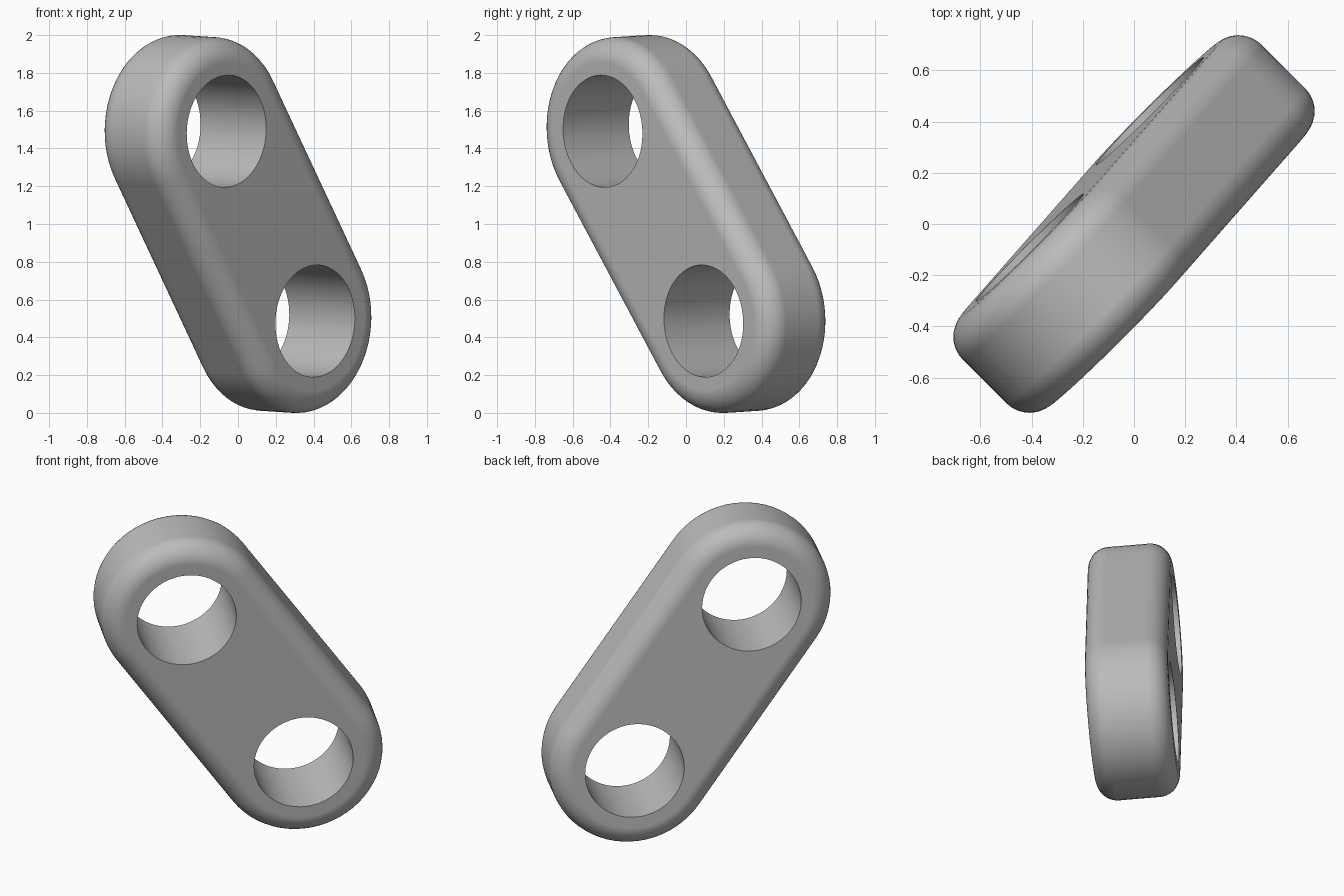
import bpy, bmesh
from math import pi, sin, cos, radians
from mathutils import Matrix, Vector

if "Cube" in bpy.data.objects:
    bpy.data.objects.remove(bpy.data.objects["Cube"])

HALF_SPAN = 0.6155    # centre to hole centre
OUTER_R = 0.493
HOLE_R = 0.297
HALF_THICK = 0.246
FILLET = 0.125
ARC, STEPS = 32, 10   # segments per round end and per fillet

# Tilted frame: x runs along the link, z along the hole axes
long_axis = Vector((-0.4695, -0.534, 1.005)).normalized()
normal = Vector((0.704, -0.709, -0.042))
normal = (normal - long_axis * normal.dot(long_axis)).normalized()
frame = Matrix((long_axis, normal.cross(long_axis), normal)).transposed().to_4x4()
frame.translation = (0, 0, 1)

grey = bpy.data.materials.new("plain grey")
grey.use_nodes = True
grey.diffuse_color = (0.5, 0.5, 0.5, 1)
grey.node_tree.nodes["Principled BSDF"].inputs["Base Color"].default_value = (0.5, 0.5, 0.5, 1)


def ring(bm, radius, z):
    """Stadium outline at one depth."""
    verts = []
    for side in (1, -1):
        for i in range(ARC + 1):
            a = -pi / 2 + pi * i / ARC
            verts.append(bm.verts.new((side * (HALF_SPAN + radius * cos(a)),
                                       side * radius * sin(a), z)))
    return verts


# Link body: stadium rings lofted through both fillets
bm = bmesh.new()
rings = []
for sign in (-1, 1):
    for i in range(STEPS + 1):
        t = pi / 2 * (i / STEPS if sign < 0 else 1 - i / STEPS)
        rings.append(ring(bm, OUTER_R - FILLET * (1 - sin(t)),
                          sign * (HALF_THICK - FILLET * (1 - cos(t)))))
for low, high in zip(rings, rings[1:]):
    for i in range(len(low)):
        j = (i + 1) % len(low)
        bm.faces.new((low[i], low[j], high[j], high[i]))
bm.faces.new(rings[0][::-1])
bm.faces.new(rings[-1])
bmesh.ops.recalc_face_normals(bm, faces=bm.faces)
mesh = bpy.data.meshes.new("link_plate")
bm.to_mesh(mesh)
bm.free()
mesh.materials.append(grey)
link = bpy.data.objects.new("link_plate", mesh)
bpy.context.collection.objects.link(link)
link.matrix_world = frame

# Two through holes
for side in (-1, 1):
    bpy.ops.mesh.primitive_cylinder_add(vertices=64, radius=HOLE_R, depth=1)
    cutter = bpy.context.object
    cutter.name = "hole_cutter"
    cutter.hide_render = True
    cutter.data.materials.append(grey)
    cutter.matrix_world = frame @ Matrix.Translation((side * HALF_SPAN, 0, 0))
    bpy.context.view_layer.update()
    cut = link.modifiers.new("hole", 'BOOLEAN')
    cut.object = cutter
    cut.solver = 'EXACT'
    bpy.context.view_layer.objects.active = link
    bpy.ops.object.modifier_apply(modifier=cut.name)
    bpy.data.objects.remove(cutter)

# Smooth walls and fillets, crisp hole rims, flat faces kept flat
bpy.ops.object.select_all(action='DESELECT')
link.select_set(True)
bpy.context.view_layer.objects.active = link
bpy.ops.object.shade_smooth_by_angle(angle=radians(30))
weighted = link.modifiers.new("weighted_normals", 'WEIGHTED_NORMAL')
weighted.keep_sharp = True
